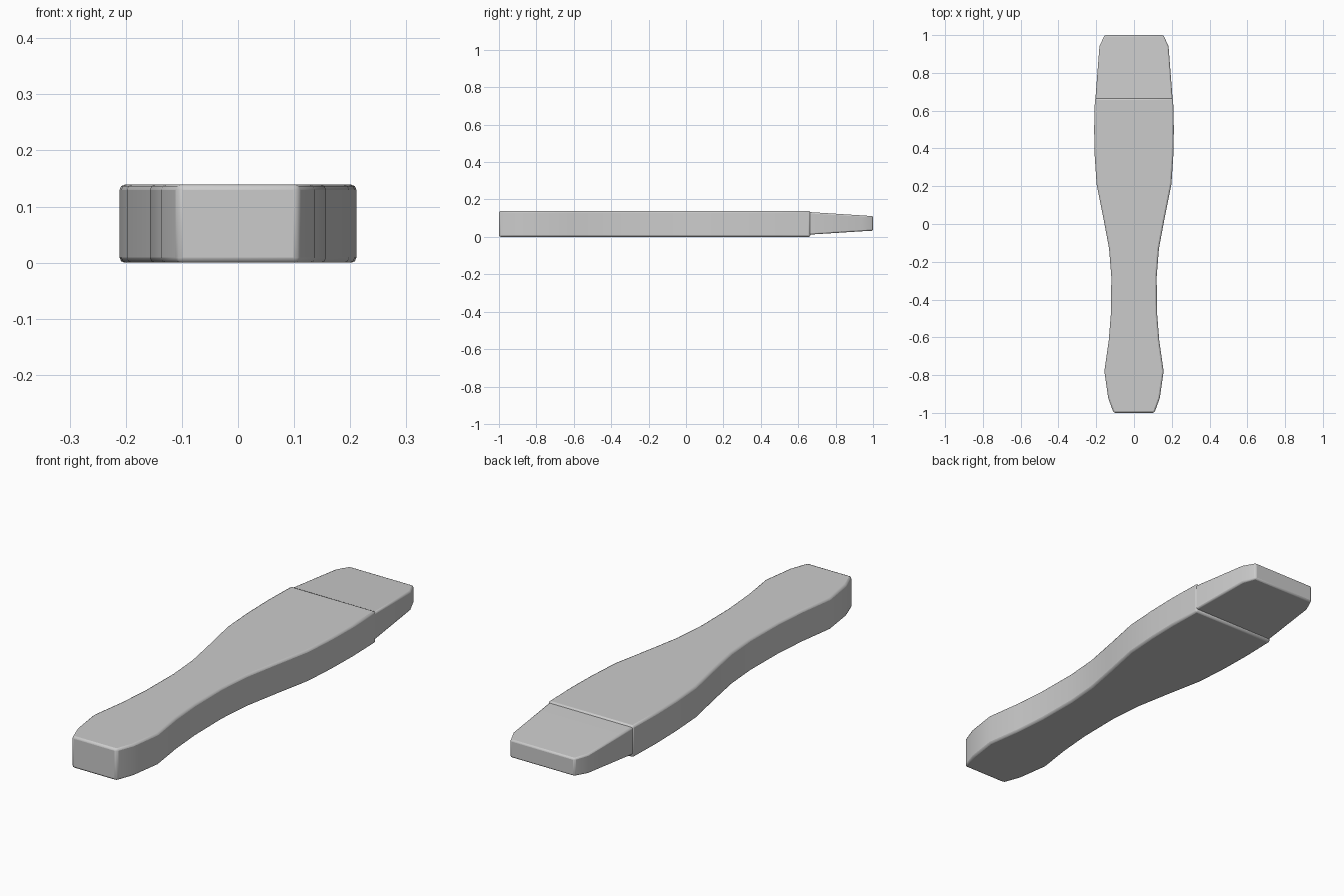
import bpy, bmesh

if "Cube" in bpy.data.objects:
    bpy.data.objects.remove(bpy.data.objects["Cube"])


def prism(name, sections, bevel, segments):
    """Mirrored outline: each section is (y, half width, bottom z, top z)."""
    bm = bmesh.new()
    layers = []
    for k in (2, 3):
        right = [bm.verts.new((s[1], s[0], s[k])) for s in sections]
        left = [bm.verts.new((-s[1], s[0], s[k])) for s in reversed(sections)]
        layers.append(right + left)
    low, high = layers
    n = len(low)
    # strips across the width keep tapered faces flat
    for i in range(len(sections) - 1):
        for ring in (low, high):
            bm.faces.new((ring[i], ring[i + 1], ring[n - 2 - i], ring[n - 1 - i]))
    for i in range(n):
        j = (i + 1) % n
        bm.faces.new((low[i], low[j], high[j], high[i]))
    bmesh.ops.recalc_face_normals(bm, faces=bm.faces)
    mesh = bpy.data.meshes.new(name)
    bm.to_mesh(mesh)
    bm.free()
    obj = bpy.data.objects.new(name, mesh)
    bpy.context.collection.objects.link(obj)
    mod = obj.modifiers.new("soft_edges", 'BEVEL')
    mod.width = bevel
    mod.segments = segments
    mod.limit_method = 'ANGLE'
    mod.angle_limit = 0.6
    bpy.ops.object.select_all(action='DESELECT')
    obj.select_set(True)
    bpy.context.view_layer.objects.active = obj
    bpy.ops.object.shade_smooth_by_angle(angle=0.6)
    return obj


# Waisted handle body
outline = [(-1.0, 0.108), (-0.92, 0.137), (-0.78, 0.157), (-0.62, 0.134),
           (-0.47, 0.122), (-0.28, 0.120), (-0.13, 0.132), (0.02, 0.160),
           (0.21, 0.198), (0.36, 0.208), (0.50, 0.211), (0.665, 0.207)]
prism("handle_body", [(y, w, 0.0, 0.139) for y, w in outline], 0.009, 2)

# Tapered end cap with clipped corners
tip = [(0.64, 0.206, 0.011, 0.134), (0.94, 0.183, 0.030, 0.115),
       (1.0, 0.156, 0.033, 0.111)]
prism("tapered_tip", tip, 0.007, 2)
